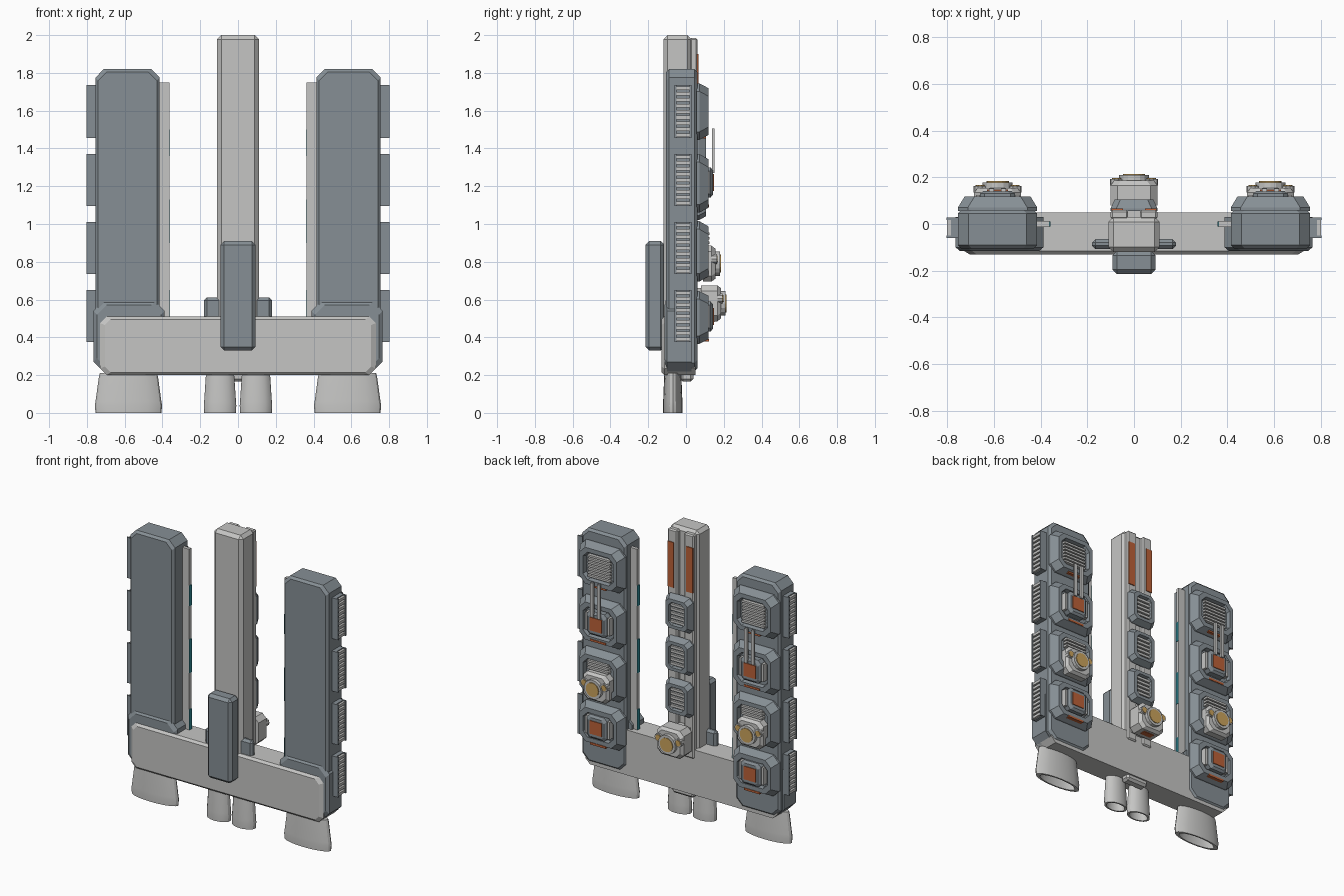
import bpy, bmesh, math
from mathutils import Vector

if "Cube" in bpy.data.objects:
    bpy.data.objects.remove(bpy.data.objects["Cube"])


def material(name, r, g, b):
    m = bpy.data.materials.new(name)
    m.diffuse_color = (r, g, b, 1)
    m.use_nodes = True
    m.node_tree.nodes["Principled BSDF"].inputs["Base Color"].default_value = m.diffuse_color
    return m


LIGHT = material("light_grey", 0.56, 0.56, 0.55)
DARK = material("slate_grey", 0.24, 0.275, 0.30)
DEEP = material("deep_grey", 0.12, 0.135, 0.15)
ORANGE = material("orange", 0.50, 0.12, 0.04)
GOLD = material("gold", 0.60, 0.37, 0.11)
TEAL = material("teal", 0.03, 0.28, 0.34)


def finish(name, bm, mat):
    bmesh.ops.recalc_face_normals(bm, faces=bm.faces)
    me = bpy.data.meshes.new(name)
    bm.to_mesh(me)
    bm.free()
    me.materials.append(mat)
    ob = bpy.data.objects.new(name, me)
    bpy.context.collection.objects.link(ob)
    return ob


def box(name, x, y, z, mat, bevel=0.0):
    """Box from (min, max) ranges, with optional chamfer."""
    bm = bmesh.new()
    bmesh.ops.create_cube(bm, size=1)
    for v in bm.verts:
        v.co = Vector([(r[0] + r[1]) / 2 + c * (r[1] - r[0]) for r, c in zip((x, y, z), v.co)])
    if bevel:
        bmesh.ops.bevel(bm, geom=bm.edges[:], offset=bevel, segments=1, affect='EDGES', profile=0.5)
    return finish(name, bm, mat)


def loft(name, rings, mat):
    """Skin a row of equal-length rings and cap both ends."""
    bm = bmesh.new()
    loops = [[bm.verts.new(p) for p in ring] for ring in rings]
    n = len(loops[0])
    for a, b in zip(loops, loops[1:]):
        for i in range(n):
            bm.faces.new((a[i], a[(i + 1) % n], b[(i + 1) % n], b[i]))
    bm.faces.new(loops[0])
    bm.faces.new(loops[-1])
    return finish(name, bm, mat)


def octa(name, cx, cz, steps, mat):
    """Chamfered rectangle layers (half width, half height, chamfer, y)."""
    rings = []
    for w, h, c, y in steps:
        pts = [(w, h - c), (w - c, h), (c - w, h), (-w, h - c),
               (-w, c - h), (c - w, -h), (w - c, -h), (w, c - h)]
        rings.append([(cx + px, y, cz + pz) for px, pz in pts])
    return loft(name, rings, mat)


def disc(name, cx, cz, r, y0, y1, mat, n=16):
    rings = [[(cx + r * math.cos(2 * math.pi * i / n), y, cz + r * math.sin(2 * math.pi * i / n))
              for i in range(n)] for y in (y0, y1)]
    return loft(name, rings, mat)


def nozzle(name, cx, rx, ry):
    """Flared oval bell, open at the bottom."""
    n, rings = 20, []
    for k, z in ((0.85, 0.21), (0.88, 0.19), (0.98, 0.06), (1.0, 0.04), (0.98, 0.0), (0.80, 0.0), (0.62, 0.13)):
        rings.append([(cx + rx * k * math.cos(2 * math.pi * i / n),
                       -0.07 + ry * k * math.sin(2 * math.pi * i / n), z) for i in range(n)])
    ob = loft(name, rings, LIGHT)
    bpy.context.view_layer.objects.active = ob
    ob.select_set(True)
    bpy.ops.object.shade_smooth_by_angle(angle=math.radians(25))
    ob.select_set(False)


def slats(name, cx, z0, z1, hw, y0, y1, count):
    step = (z1 - z0) / count
    for i in range(count):
        z = z0 + step * (i + 0.2)
        box(name, (cx - hw, cx + hw), (y0, y1), (z, z + step * 0.6), LIGHT)


def panel(name, cx, cz, w, h, y, d, rim):
    """Sloped frame with a sunken middle."""
    octa(name, cx, cz, [(w, h, 0.25 * w, y), (w, h, 0.25 * w, y + 0.25 * d),
                        (w - 0.17 * w, h - 0.17 * h, 0.25 * w, y + d),
                        (w - rim, h - rim, 0.2 * w, y + d),
                        (w - rim * 1.1, h - rim * 1.1, 0.2 * w, y + 0.55 * d)], DARK)


def lamp(name, cx, cz, y0, y1):
    """Block with a round lens and two side lenses."""
    octa(name + "_block", cx, cz, [(0.10, 0.095, 0.03, y0), (0.10, 0.095, 0.03, y1 - 0.02),
                                   (0.085, 0.08, 0.03, y1)], LIGHT)
    disc(name + "_ring", cx, cz, 0.065, y1, y1 + 0.024, LIGHT)
    disc(name + "_lens", cx, cz, 0.048, y1 + 0.024, y1 + 0.029, GOLD)
    for k in (-1, 1):
        disc(name + "_side_ring", cx + k * 0.075, cz + 0.025, 0.028, y1 - 0.02, y1 + 0.008, LIGHT, 10)
        disc(name + "_side_lens", cx + k * 0.075, cz + 0.025, 0.02, y1 + 0.008, y1 + 0.012, GOLD, 10)


def hatch(cx, cz):
    """Raised plate with an orange square and warning strip."""
    octa("hatch_plate", cx, cz, [(0.075, 0.08, 0.02, 0.09), (0.075, 0.08, 0.02, 0.13),
                                 (0.06, 0.065, 0.02, 0.142)], DARK)
    for k in (-1, 1):
        box("hatch_side", (cx + k * 0.085 - 0.008, cx + k * 0.085 + 0.008), (0.09, 0.125),
            (cz - 0.06, cz + 0.06), LIGHT)
    box("hatch_square", (cx - 0.045, cx + 0.045), (0.142, 0.147), (cz - 0.045, cz + 0.045), ORANGE)
    box("warning_strip", (cx - 0.06, cx + 0.06), (0.09, 0.122), (cz - 0.132, cz - 0.118), ORANGE)


# crossbar
octa("crossbar", 0, 0.355, [(0.705, 0.14, 0.03, -0.13), (0.73, 0.155, 0.035, -0.115),
                            (0.73, 0.155, 0.035, 0.05)], LIGHT)

# centre pillar with grooved back
box("pillar", (-0.11, 0.11), (-0.12, 0.03), (0.2, 2.0), LIGHT, 0.022)
box("pillar_foot", (-0.085, 0.085), (-0.03, 0.04), (0.165, 0.25), LIGHT, 0.015)
for s in (-1, 1):
    x = sorted((s * 0.025, s * 0.10))
    box("pillar_back_rail", x, (0.02, 0.06), (0.45, 1.985), LIGHT, 0.008)
    x = sorted((s * 0.048, s * 0.096))
    box("pillar_stripe", x, (0.058, 0.066), (1.59, 1.9), ORANGE)
    x = sorted((s * 0.08, s * 0.18))
    box("pillar_side_block", x, (-0.108, -0.065), (0.48, 0.61), DARK, 0.015)
for z in (1.43, 1.14, 0.85):
    panel("pillar_vent_frame", 0, z, 0.10, 0.12, 0.055, 0.05, 0.042)
    slats("pillar_vent_slat", 0, z - 0.07, z + 0.07, 0.052, 0.07, 0.096, 5)
box("front_plate", (-0.093, 0.093), (-0.215, -0.115), (0.33, 0.91), DARK, 0.02)
box("lamp_mount", (-0.075, 0.075), (0.03, 0.10), (0.5, 0.66), LIGHT)
lamp("centre_lamp", 0, 0.58, 0.08, 0.186)
box("lamp_marker", (-0.04, 0.04), (0.11, 0.15), (0.481, 0.487), ORANGE)

for s in (-1, 1):
    cx = s * 0.585
    # tower body and lower housing
    octa("tower", cx, 1.02, [(0.155, 0.785, 0.045, -0.105), (0.17, 0.80, 0.045, -0.09),
                             (0.17, 0.80, 0.045, 0.045), (0.155, 0.785, 0.045, 0.06)], DARK)
    octa("tower_housing", s * 0.577, 0.405, [(0.17, 0.165, 0.05, -0.115), (0.188, 0.185, 0.05, -0.10),
                                             (0.188, 0.185, 0.05, 0.03)], DARK)

    # back panels
    for z, h in ((1.595, 0.15), (1.215, 0.155), (0.855, 0.16), (0.505, 0.14)):
        panel("tower_panel", cx, z, 0.17, h, 0.055, 0.063, 0.055)
    slats("tower_vent_slat", cx, 1.515, 1.675, 0.085, 0.09, 0.112, 7)
    slats("tower_small_slat", cx, 0.89, 0.96, 0.08, 0.09, 0.125, 3)
    hatch(cx, 1.22)
    hatch(cx, 0.51)
    box("warning_strip", (cx - 0.05, cx + 0.05), (0.08, 0.105), (1.452, 1.466), ORANGE)
    for k in (-0.026, 0.026):
        box("prong", (cx + k - 0.011, cx + k + 0.011), (0.138, 0.152), (1.27, 1.505), LIGHT)
    lamp("tower_lamp", cx, 0.79, 0.09, 0.155)

    # outer side vents
    for z0, z1 in ((1.455, 1.735), (1.095, 1.37), (0.735, 1.01), (0.375, 0.65)):
        x = sorted((s * 0.74, s * 0.785))
        box("side_vent_core", x, (-0.05, 0.018), (z0, z1), DARK)
        x = sorted((s * 0.74, s * 0.803))
        for y in (-0.06, 0.018):
            box("side_vent_post", x, (y, y + 0.01), (z0, z1), DARK)
        slats("side_vent_slat", s * 0.775, z0, z1, 0.026, -0.05, 0.018, 9)

    # inner rail with lit strips
    x = sorted((s * 0.363, s * 0.43))
    box("inner_rail", x, (-0.012, 0.012), (0.45, 1.75), LIGHT)
    x = sorted((s * 0.359, s * 0.364))
    for z0, z1 in ((1.36, 1.5), (0.9, 1.13), (0.5, 0.65)):
        box("rail_strip", x, (-0.011, 0.011), (z0, z1), TEAL)

    # thrusters
    nozzle("large_nozzle", s * 0.58, 0.178, 0.052)
    nozzle("small_nozzle", s * 0.095, 0.086, 0.052)
